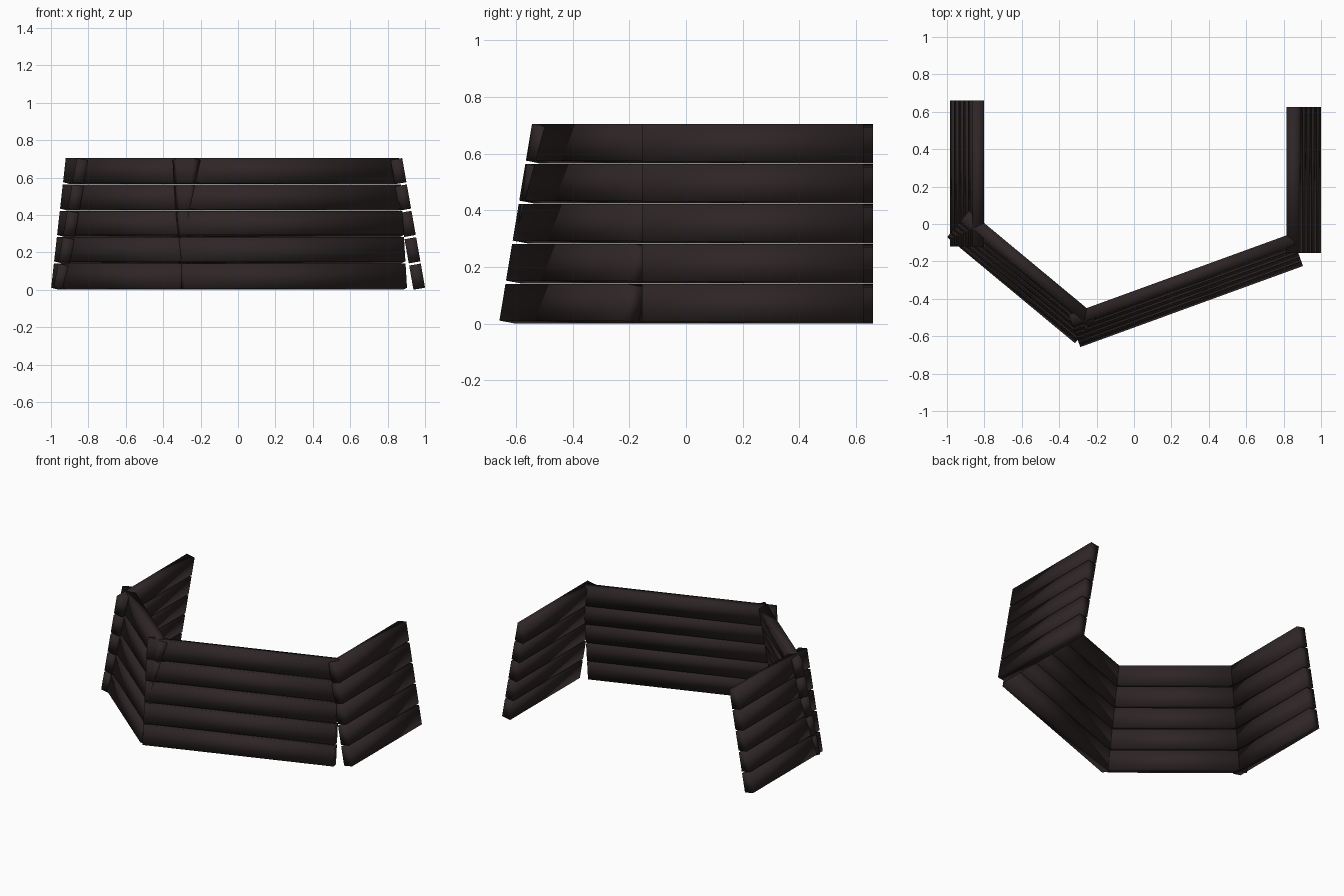
import bpy, bmesh, math
from mathutils import Vector, Matrix

if "Cube" in bpy.data.objects:
    bpy.data.objects.remove(bpy.data.objects["Cube"])

TILT = math.radians(10)              # walls lean inward
THICK, HEIGHT, PITCH, COUNT = 0.063, 0.131, 0.1432, 5

wood = bpy.data.materials.new("dark brown wood")
wood.diffuse_color = (0.028, 0.019, 0.019, 1)
wood.use_nodes = True
wood.node_tree.nodes["Principled BSDF"].inputs["Base Color"].default_value = wood.diffuse_color


def plank(name, start, angle, length, row):
    """One board; start is the outer bottom corner of its wall, inside is to the left."""
    a = math.radians(angle)
    along = Vector((math.cos(a), math.sin(a), 0))
    inward = Vector((-along.y, along.x, 0))
    z = Vector((0, 0, 1))
    across = inward * math.cos(TILT) - z * math.sin(TILT)
    up = inward * math.sin(TILT) + z * math.cos(TILT)
    origin = Vector((*start, THICK * math.sin(TILT)))
    centre = origin + along * length / 2 + across * THICK / 2 + up * (row * PITCH + HEIGHT / 2)

    mesh = bpy.data.meshes.new(name)
    bm = bmesh.new()
    bmesh.ops.create_cube(bm, size=1)
    bmesh.ops.scale(bm, vec=(length, THICK, HEIGHT), verts=bm.verts)
    for f in bm.faces:
        f.smooth = True
    bm.to_mesh(mesh)
    bm.free()
    mesh.materials.append(wood)
    obj = bpy.data.objects.new(name, mesh)
    rot = Matrix((along, across, up)).transposed().to_4x4()
    obj.matrix_world = Matrix.Translation(centre) @ rot
    bpy.context.collection.objects.link(obj)


# Four leaning board walls forming an open barricade
walls = [
    ("left_wall_plank", (-0.985, 0.66), -90, 0.78),
    ("front_left_plank", (-0.999, -0.07), -39.7, 0.888),
    ("front_right_plank", (-0.287, -0.658), 20, 1.267),
    ("right_wall_plank", (1.0, -0.155), 90, 0.78),
]
for name, start, angle, length in walls:
    for row in range(COUNT):
        plank(f"{name}_{row + 1}", start, angle, length, row)
